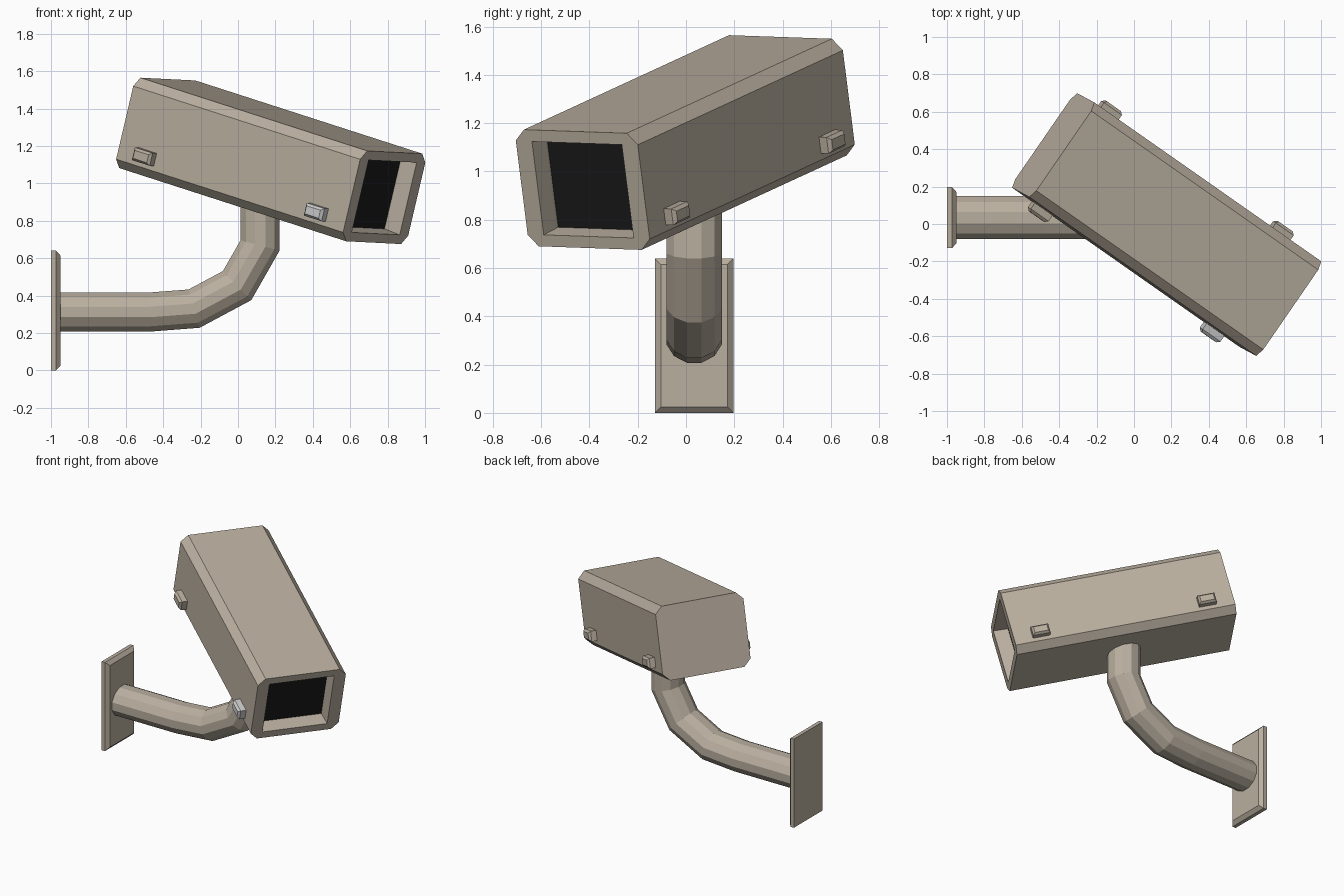
import bpy, bmesh
from math import radians, sin, cos, pi
from mathutils import Matrix, Vector

if "Cube" in bpy.data.objects:
    bpy.data.objects.remove(bpy.data.objects["Cube"])


def material(name, colour):
    mat = bpy.data.materials.new(name)
    mat.diffuse_color = colour
    mat.use_nodes = True
    mat.node_tree.nodes["Principled BSDF"].inputs["Base Color"].default_value = mat.diffuse_color
    return mat


PAINT = material("warm_grey_paint", (0.49, 0.43, 0.35, 1))
GLASS = material("black_glass", (0.01, 0.01, 0.01, 1))
METAL = material("light_metal", (0.72, 0.73, 0.75, 1))


def loft(name, rings, matrix=Matrix(), mat=PAINT):
    """Skin a list of point rings and cap both ends."""
    bm = bmesh.new()
    loops = [[bm.verts.new(matrix @ Vector(p)) for p in r] for r in rings]
    n = len(loops[0])
    for a, b in zip(loops, loops[1:]):
        for i in range(n):
            j = (i + 1) % n
            bm.faces.new((a[i], a[j], b[j], b[i]))
    bm.faces.new(loops[0][::-1])
    bm.faces.new(loops[-1])
    bmesh.ops.remove_doubles(bm, verts=bm.verts, dist=1e-4)
    bmesh.ops.recalc_face_normals(bm, faces=bm.faces)
    me = bpy.data.meshes.new(name)
    bm.to_mesh(me)
    bm.free()
    ob = bpy.data.objects.new(name, me)
    bpy.context.collection.objects.link(ob)
    me.materials.append(mat)
    return ob


def rect(x, hw, hh, c=0.0):
    """Rectangle across the x axis with corners cut by c."""
    pts = []
    for sy, sz in ((1, 1), (-1, 1), (-1, -1), (1, -1)):
        pair = [(x, sy * hw, sz * (hh - c)), (x, sy * (hw - c), sz * hh)]
        pts += pair if sy * sz > 0 else pair[::-1]
    return pts


# Wall plate with chamfered front edge
ARM_Y = 0.034
loft("wall_plate",
     [rect(-1.0, 0.163, 0.32), rect(-0.973, 0.163, 0.32), rect(-0.95, 0.138, 0.295)],
     Matrix.Translation((0, ARM_Y, 0.32)))

# Bent twelve-sided arm, mitred at each bend
SIDES = 12
path = [Vector((x, 0, z)) for x, z in
        ((-0.96, 0.312), (-0.47, 0.312), (-0.235, 0.33),
         (-0.005, 0.453), (0.118, 0.668), (0.118, 0.93))]
rings = []
for k, p in enumerate(path):
    d0 = (p - path[max(k - 1, 0)]).normalized()
    d1 = (path[min(k + 1, len(path) - 1)] - p).normalized()
    t = (d0 + d1).normalized()
    side = Vector((-t.z, 0, t.x))
    stretch = 1 / t.dot(d1 if d1.length else d0)
    rings.append([p + Vector((0, ARM_Y + 0.119 * cos(a), 0)) + side * (0.108 * stretch * sin(a))
                  for a in (2 * pi * (i + 0.5) / SIDES for i in range(SIDES))])
loft("bent_arm", rings)

# Tilted housing frame: x runs to the lens end
frame = (Matrix.Translation((0.175, -0.003, 1.12)) @ Matrix.Rotation(radians(-35), 4, 'Z')
         @ Matrix.Rotation(radians(14.8), 4, 'Y') @ Matrix.Rotation(radians(-1.7), 4, 'X'))
H = 0.766

# Housing with chamfered long edges and a recessed front opening
loft("camera_housing",
     [rect(-H, 0.307, 0.25, 0.048), rect(H, 0.307, 0.25, 0.048),
      rect(H, 0.226, 0.2), rect(H - 0.09, 0.22, 0.194), rect(H - 0.11, 0.22, 0.194)],
     frame)

# Black window at the back of the recess
loft("lens_window", [rect(H - 0.109, 0.2195, 0.1935), rect(H - 0.1, 0.2195, 0.1935)],
     frame, GLASS)

# Side latches, two on each side; the front left one is bare metal
for side_name, sy in (("left", -1), ("right", 1)):
    for end_name, s in (("rear", -0.58), ("front", 0.58)):
        m = frame @ Matrix.Translation((s, sy * 0.305, -0.14)) @ Matrix.Rotation(sy * pi / 2, 4, 'Z')
        loft(f"latch_{side_name}_{end_name}",
             [rect(-0.01, 0.06, 0.035), rect(0.04, 0.06, 0.035), rect(0.055, 0.047, 0.022)], m,
             METAL if (sy, end_name) == (-1, "front") else PAINT)
